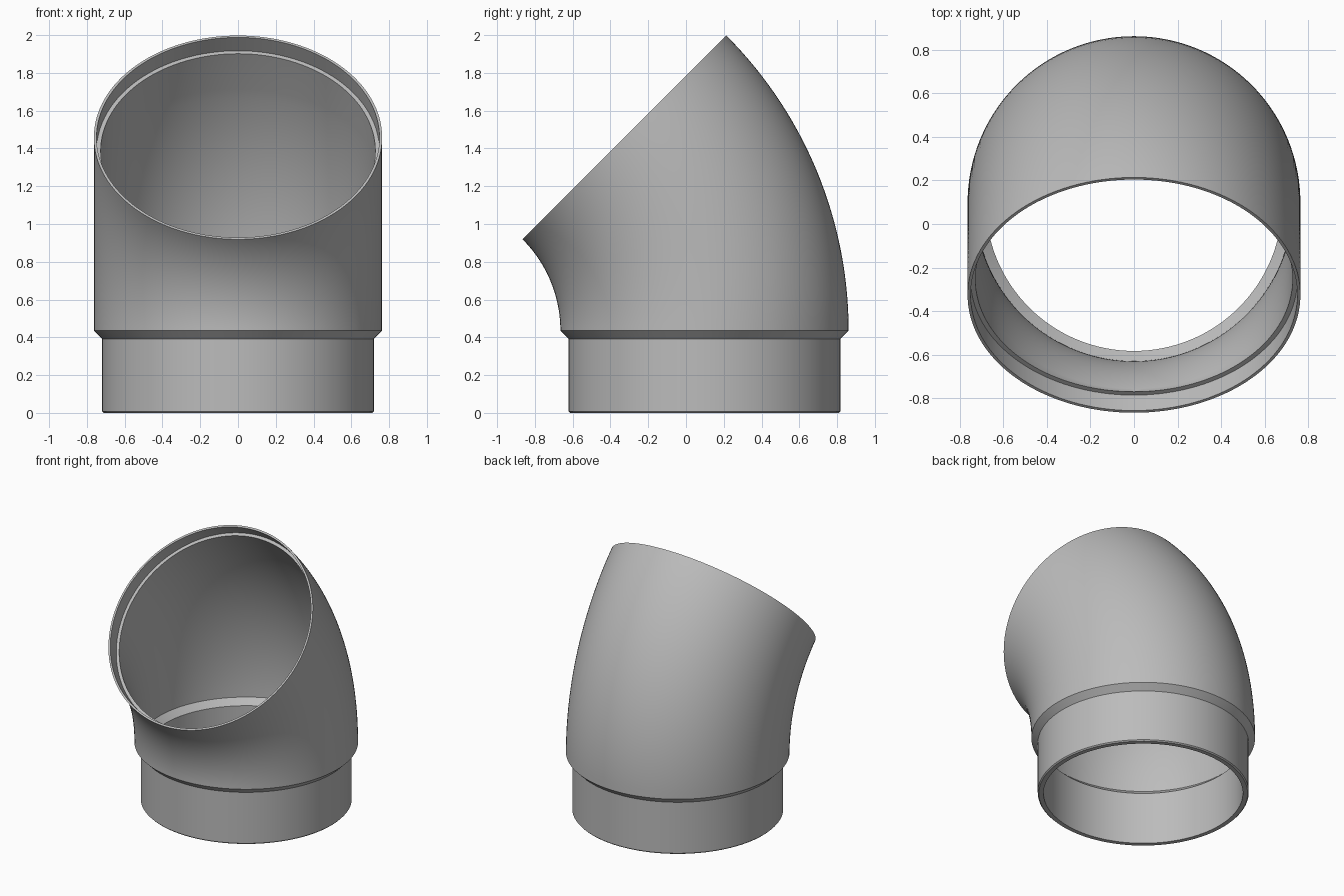
import bpy, bmesh
from math import sin, cos, pi, radians
from mathutils import Vector

cube = bpy.data.objects.get("Cube")
if cube:
    bpy.data.objects.remove(cube, do_unlink=True)

SEGMENTS = 128
BEND = 45            # bend angle in degrees
BEND_RADIUS = 1.447  # pivot to pipe axis
AXIS_Y = 0.098       # centre of the upright spigot
BEND_Z = 0.435       # height where the bend begins
OUTER, BORE, SOCKET = 0.763, 0.727, 0.749
SPIGOT, SPIGOT_BORE = 0.72, 0.68


def ring(bm, angle, offset, radius):
    """Circle across the pipe at a bend angle, moved along the local axis."""
    a = radians(angle)
    radial = Vector((0, cos(a), sin(a)))
    axis = Vector((0, -sin(a), cos(a)))
    centre = Vector((0, AXIS_Y - BEND_RADIUS, BEND_Z)) + radial * BEND_RADIUS + axis * offset
    verts = []
    for i in range(SEGMENTS):
        t = 2 * pi * i / SEGMENTS
        verts.append(bm.verts.new(centre + radius * (cos(t) * Vector((1, 0, 0)) + sin(t) * radial)))
    return verts


# Outside: spigot with a bevelled foot, sloped shoulder, curved body
sections = [(0, -BEND_Z, SPIGOT - 0.008), (0, 0.008 - BEND_Z, SPIGOT), (0, -0.043, SPIGOT)]
sections += [(BEND * i / 30, 0, OUTER) for i in range(31)]
# Inside: socket with a stop ledge, curved bore, sloped ledge, spigot bore
sections += [(BEND, 0, SOCKET), (BEND, -0.1, SOCKET), (BEND, -0.1, BORE)]
sections += [(36 * i / 24, 0, BORE) for i in range(24, -1, -1)]
sections += [(0, -0.043, SPIGOT_BORE), (0, -BEND_Z, SPIGOT_BORE)]

# Skin the sections into one closed wall
bm = bmesh.new()
rings = [ring(bm, *s) for s in sections]
for lower, upper in zip(rings, rings[1:] + rings[:1]):
    for i in range(SEGMENTS):
        j = (i + 1) % SEGMENTS
        bm.faces.new((lower[i], lower[j], upper[j], upper[i]))
bmesh.ops.recalc_face_normals(bm, faces=bm.faces)
mesh = bpy.data.meshes.new("pipe_elbow")
bm.to_mesh(mesh)
bm.free()

# Grey plastic
grey = bpy.data.materials.new("grey")
grey.use_nodes = True
colour = (0.5, 0.5, 0.5, 1)
grey.diffuse_color = colour
grey.node_tree.nodes["Principled BSDF"].inputs["Base Color"].default_value = colour
mesh.materials.append(grey)

elbow = bpy.data.objects.new("pipe_elbow", mesh)
bpy.context.collection.objects.link(elbow)
bpy.ops.object.select_all(action="DESELECT")
elbow.select_set(True)
bpy.context.view_layer.objects.active = elbow
bpy.ops.object.shade_smooth_by_angle(angle=radians(25))
